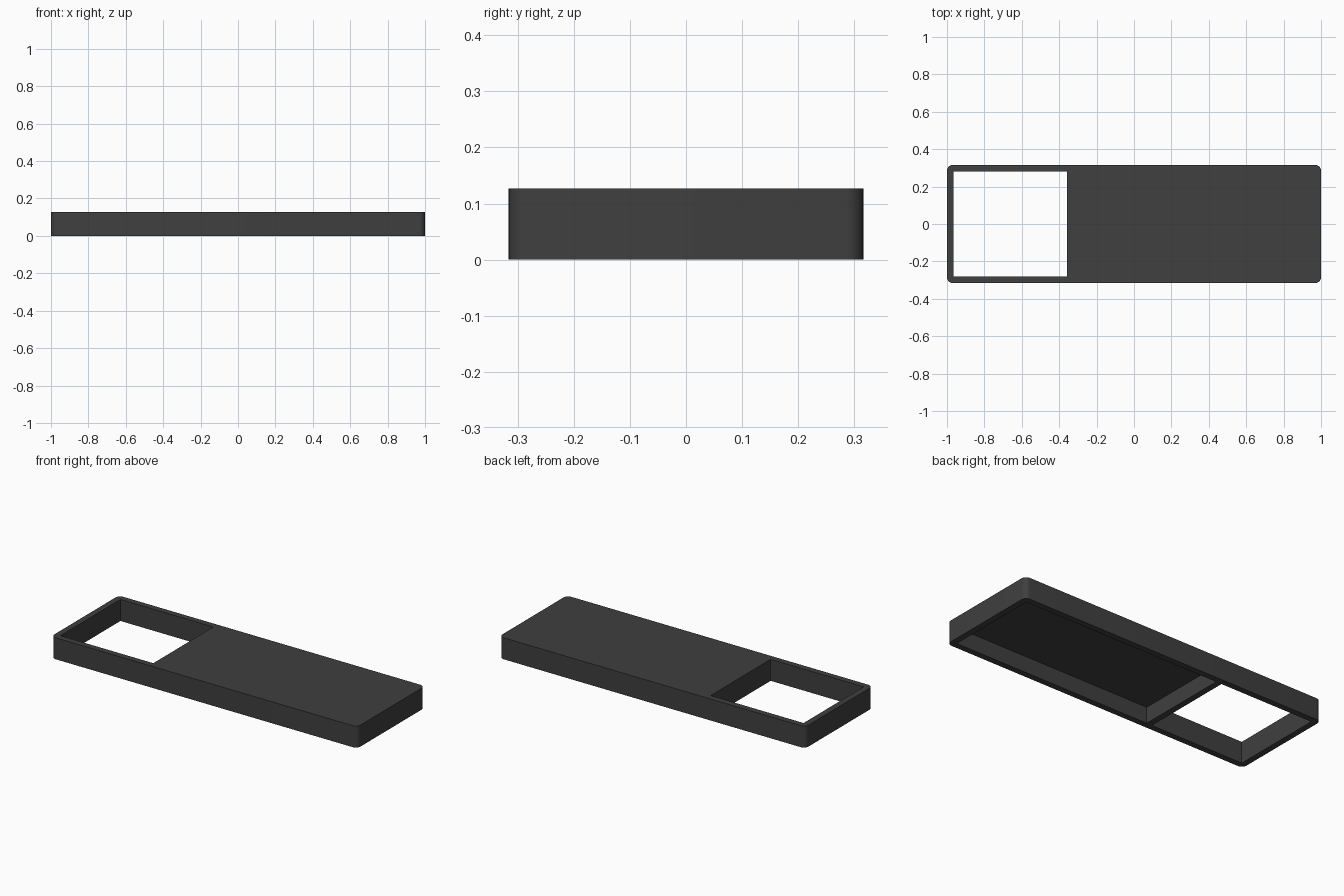
import bpy
import bmesh
import math

if "Cube" in bpy.data.objects:
    bpy.data.objects.remove(bpy.data.objects["Cube"])

LENGTH, WIDTH, HEIGHT = 2.0, 0.632, 0.127
WALL, ROOF, CORNER = 0.036, 0.032, 0.032
OPEN_END = -0.357                      # right edge of the through opening

dark = bpy.data.materials.new("dark_grey")
dark.diffuse_color = (0.05, 0.05, 0.05, 1)
dark.use_nodes = True
dark.node_tree.nodes["Principled BSDF"].inputs["Base Color"].default_value = dark.diffuse_color


def block(name, x0, x1, half_y, z0, z1, radius=0.0):
    """Box between limits, with optional rounded vertical edges."""
    bm = bmesh.new()
    bmesh.ops.create_cube(bm, size=1)
    for v in bm.verts:
        v.co = (x0 if v.co.x < 0 else x1,
                math.copysign(half_y, v.co.y),
                z0 if v.co.z < 0 else z1)
    if radius:
        upright = [e for e in bm.edges
                   if abs(e.verts[0].co.z - e.verts[1].co.z) > 1e-4]
        bmesh.ops.bevel(bm, geom=upright, offset=radius, segments=8,
                        profile=0.5, affect='EDGES')
    mesh = bpy.data.meshes.new(name)
    bm.to_mesh(mesh)
    bm.free()
    mesh.materials.append(dark)
    obj = bpy.data.objects.new(name, mesh)
    bpy.context.collection.objects.link(obj)
    return obj


# Outer body with rounded upright corners
body = block("tray_body", -LENGTH / 2, LENGTH / 2, WIDTH / 2, 0, HEIGHT, CORNER)

# Through opening at the left, and hollow underside at the right
inner = WIDTH / 2 - WALL
cutters = [
    block("opening_cutter", -LENGTH / 2 + WALL, OPEN_END, inner, -0.1, HEIGHT + 0.1),
    block("underside_cutter", OPEN_END + WALL, LENGTH / 2 - WALL, inner,
          -0.1, HEIGHT - ROOF),
]

bpy.context.view_layer.objects.active = body
body.select_set(True)
for cutter in cutters:
    cutter.hide_render = True
    mod = body.modifiers.new(cutter.name, 'BOOLEAN')
    mod.operation = 'DIFFERENCE'
    mod.solver = 'EXACT'
    mod.object = cutter
    bpy.ops.object.modifier_apply(modifier=mod.name)
    bpy.data.objects.remove(cutter)

# Smooth corners, crisp rims
bpy.ops.object.shade_smooth_by_angle(angle=math.radians(30))
